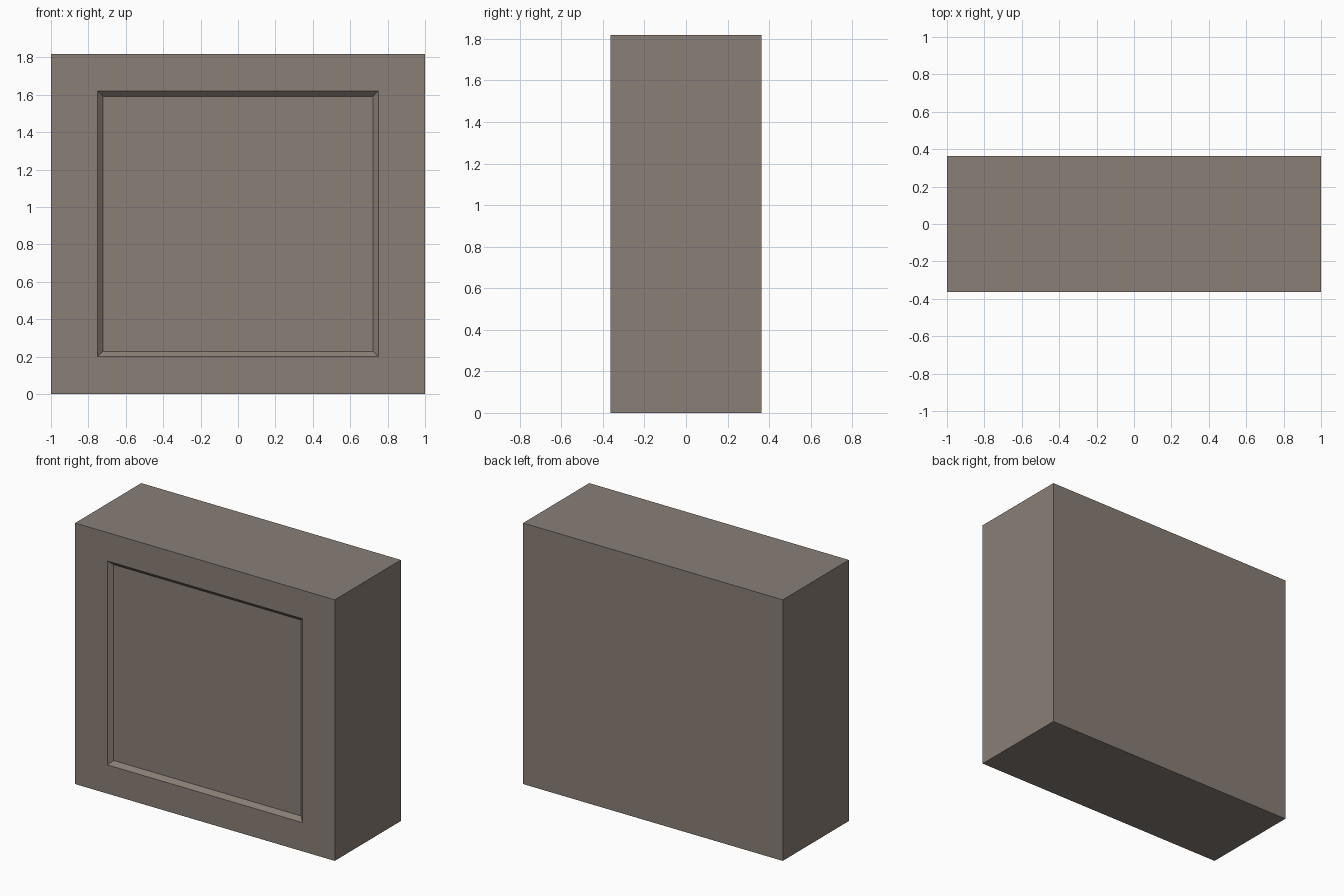
import bpy, bmesh
from mathutils import Vector

if "Cube" in bpy.data.objects:
    bpy.data.objects.remove(bpy.data.objects["Cube"])

W, D, H = 2.0, 0.727, 1.818          # overall size
FRONT = -D / 2


def rect(bm, half_w, z0, z1, y):
    """Four corner vertices of an upright rectangle at depth y."""
    return [bm.verts.new((x, y, z)) for x, z in
            ((-half_w, z0), (half_w, z0), (half_w, z1), (-half_w, z1))]


def bridge(bm, a, b):
    """Ring of quads joining two rectangles."""
    for i in range(4):
        j = (i + 1) % 4
        bm.faces.new((a[i], a[j], b[j], b[i]))


bm = bmesh.new()
# From back to front, then into the recessed panel with sloped edges
loops = [
    rect(bm, W / 2, 0, H, D / 2),
    rect(bm, W / 2, 0, H, FRONT),
    rect(bm, 0.75, 0.2, 1.62, FRONT),
    rect(bm, 0.722, 0.228, 1.592, FRONT + 0.027),
]
bm.faces.new(loops[0])
for a, b in zip(loops, loops[1:]):
    bridge(bm, a, b)
bm.faces.new(loops[-1])
bmesh.ops.recalc_face_normals(bm, faces=bm.faces)

mesh = bpy.data.meshes.new("panelled_block")
bm.to_mesh(mesh)
bm.free()
block = bpy.data.objects.new("panelled_block", mesh)
bpy.context.collection.objects.link(block)

# Warm grey-brown colour
mat = bpy.data.materials.new("warm_stone")
mat.diffuse_color = (0.25, 0.21, 0.18, 1)
mat.use_nodes = True
mat.node_tree.nodes["Principled BSDF"].inputs["Base Color"].default_value = mat.diffuse_color
mesh.materials.append(mat)
